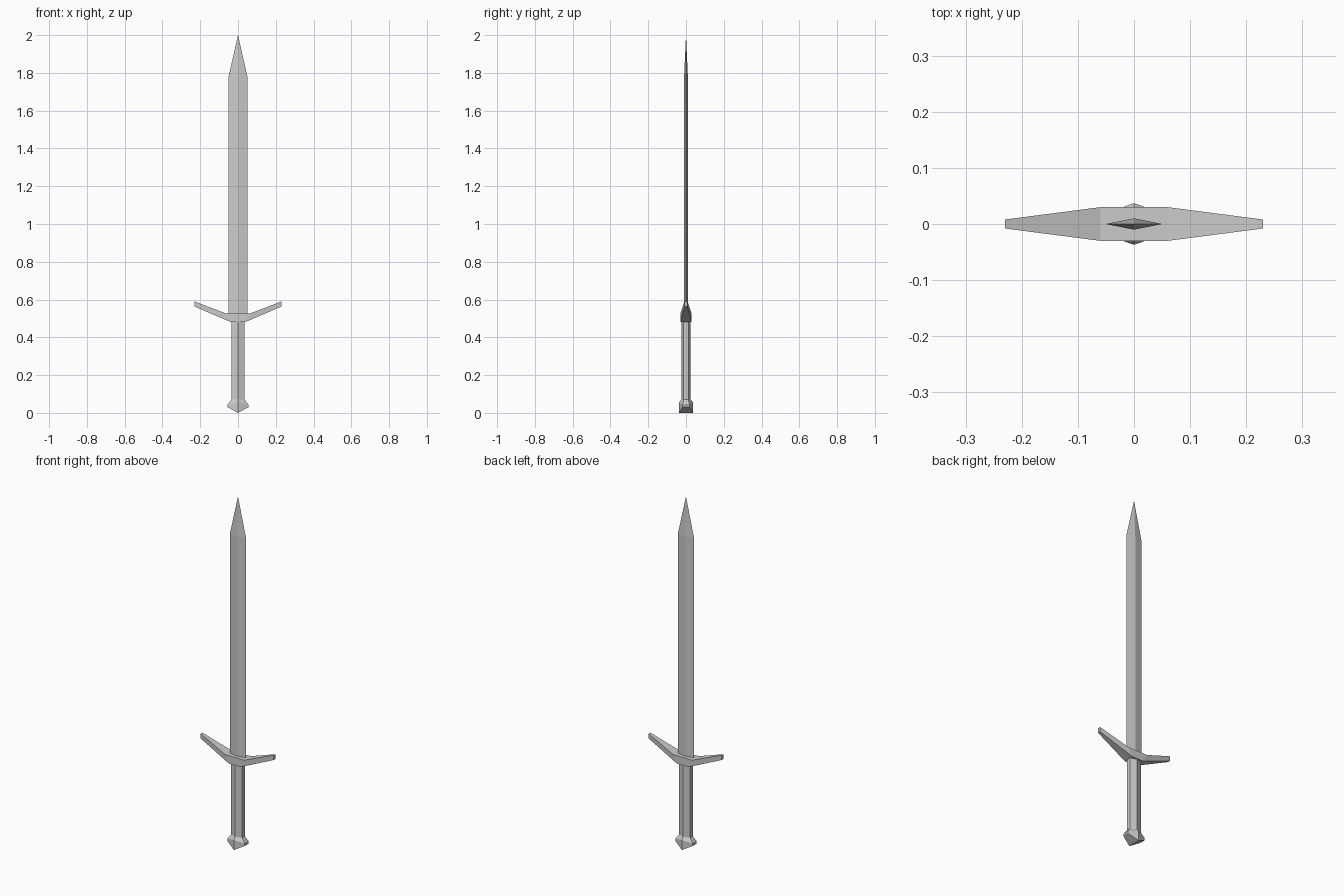
import bpy
import bmesh

if "Cube" in bpy.data.objects:
    bpy.data.objects.remove(bpy.data.objects["Cube"])


def loft(name, rings, tip=None):
    """Skin matching rings of points, closing the ends with a cap or a tip."""
    bm = bmesh.new()
    loops = [[bm.verts.new(p) for p in ring] for ring in rings]
    n = len(loops[0])
    for a, b in zip(loops, loops[1:]):
        for i in range(n):
            j = (i + 1) % n
            bm.faces.new((a[i], a[j], b[j], b[i]))
    bm.faces.new(loops[0][::-1])
    if tip:
        t = bm.verts.new(tip)
        for i in range(n):
            bm.faces.new((loops[-1][i], loops[-1][(i + 1) % n], t))
    else:
        bm.faces.new(loops[-1])
    bmesh.ops.recalc_face_normals(bm, faces=bm.faces)
    mesh = bpy.data.meshes.new(name)
    bm.to_mesh(mesh)
    bm.free()
    obj = bpy.data.objects.new(name, mesh)
    bpy.context.collection.objects.link(obj)
    return obj


def diamond(w, d, z):
    return [(0, -d, z), (w, 0, z), (0, d, z), (-w, 0, z)]


def hexagon(w, d, side_d, z_side, z_front):
    """Six-sided ring with a ridge at front and back and flat sides."""
    return [(0, -d, z_front), (w, -side_d, z_side), (w, side_d, z_side),
            (0, d, z_front), (-w, side_d, z_side), (-w, -side_d, z_side)]


# Blade: diamond section running to a point
loft("blade", [diamond(0.05, 0.01, 0.50), diamond(0.05, 0.01, 1.78)], tip=(0, 0, 2.0))

# Crossguard: flat centre with tapered arms sweeping upward
sections = []
for xb, xt, d, zb, zt in [(-0.23, -0.23, 0.008, 0.563, 0.59),
                          (-0.037, -0.06, 0.03, 0.48, 0.525),
                          (0.037, 0.06, 0.03, 0.48, 0.525),
                          (0.23, 0.23, 0.008, 0.563, 0.59)]:
    sections.append([(xb, -d, zb), (xb, d, zb), (xt, d, zt), (xt, -d, zt)])
loft("crossguard", sections)

# Grip: straight six-sided bar
loft("grip", [hexagon(0.035, 0.025, 0.012, z, z) for z in (0.068, 0.485)])

# Pommel: flared six-sided knob with a ridged underside
pommel = loft("pommel", [hexagon(0.055, 0.037, 0.018, 0.03, 0.0),
                         hexagon(0.055, 0.037, 0.018, 0.043, 0.057),
                         hexagon(0.035, 0.025, 0.012, 0.07, 0.07)])

# Split the pommel's underside along its ridge
bm = bmesh.new()
bm.from_mesh(pommel.data)
ridge = [v for v in bm.verts if v.co.z < 0.001]
bmesh.ops.connect_verts(bm, verts=ridge)
bm.to_mesh(pommel.data)
bm.free()
